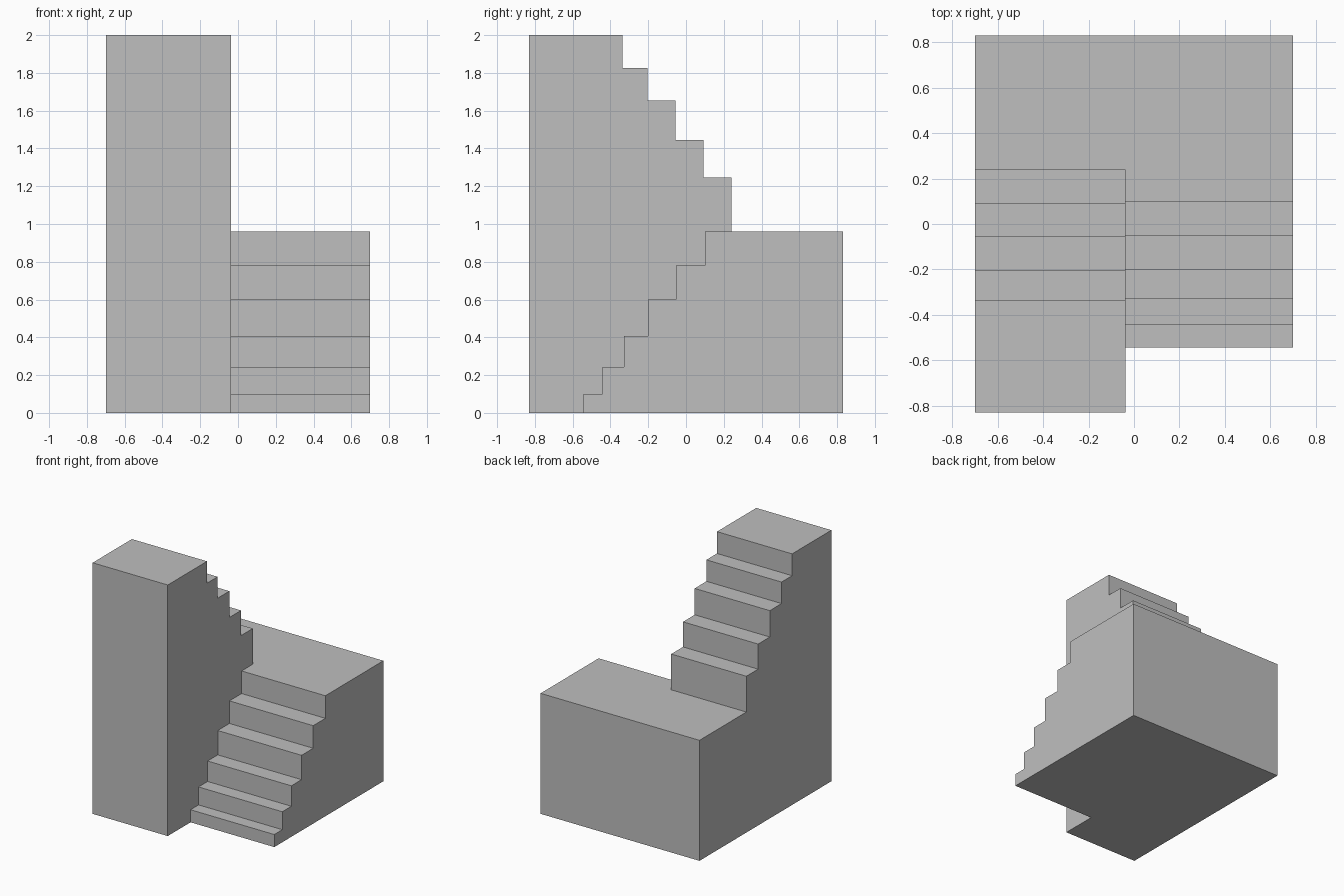
import bpy
import bmesh
import math

cube = bpy.data.objects.get("Cube")
if cube:
    bpy.data.objects.remove(cube, do_unlink=True)

# Main extents
RIGHT, MID, LEFT = -0.70, -0.038, 0.70
FRONT, BACK = -0.83, 0.83
LANDING, TOP = 0.96, 2.0


def stairs(fronts, heights, start):
    """Zigzag (y, z) line: a riser at each y, rising to each height."""
    line, z = [], start
    for y, top in zip(fronts, heights):
        line += [(y, z), (y, top)]
        z = top
    return line


# Lower flight climbs to the landing, upper flight climbs back to the tower
lower = stairs([-0.543, -0.442, -0.328, -0.2, -0.053, 0.1],
               [0.10, 0.243, 0.406, 0.60, 0.78, LANDING], 0)
upper = stairs([0.24, 0.092, -0.055, -0.203, -0.336],
               [1.245, 1.445, 1.655, 1.826, TOP], LANDING)
back_edge = [(BACK, LANDING), (BACK, 0)]

lower_profile = lower + [upper[0]] + back_edge
upper_profile = [lower[0], (FRONT, 0), (FRONT, TOP)] + upper[::-1] + back_edge
middle_profile = lower + upper + [(FRONT, TOP), (FRONT, 0)]

bm = bmesh.new()


def cap(profile, x):
    bm.faces.new([bm.verts.new((x, y, z)) for y, z in profile])


def strip(profile, x0, x1):
    for a, b in zip(profile, profile[1:] + profile[:1]):
        corners = [(x0, *a), (x1, *a), (x1, *b), (x0, *b)]
        bm.faces.new([bm.verts.new(c) for c in corners])


# Treads, risers and outer walls, then the flat sides
strip(upper_profile, RIGHT, MID)
strip(lower_profile, MID, LEFT)
cap(upper_profile, RIGHT)
cap(middle_profile, MID)
cap(lower_profile, LEFT)

# Join into one closed solid with clean flat faces
bmesh.ops.remove_doubles(bm, verts=bm.verts[:], dist=0.0005)
bmesh.ops.dissolve_limit(bm, angle_limit=math.radians(1),
                         verts=bm.verts[:], edges=bm.edges[:])
bmesh.ops.recalc_face_normals(bm, faces=bm.faces[:])

mesh = bpy.data.meshes.new("staircase")
bm.to_mesh(mesh)
bm.free()
staircase = bpy.data.objects.new("staircase", mesh)
bpy.context.collection.objects.link(staircase)

# Plain grey
grey = bpy.data.materials.new("light grey")
grey.use_nodes = True
colour = (0.52, 0.52, 0.52, 1)
grey.diffuse_color = colour
grey.node_tree.nodes["Principled BSDF"].inputs["Base Color"].default_value = colour
mesh.materials.append(grey)
